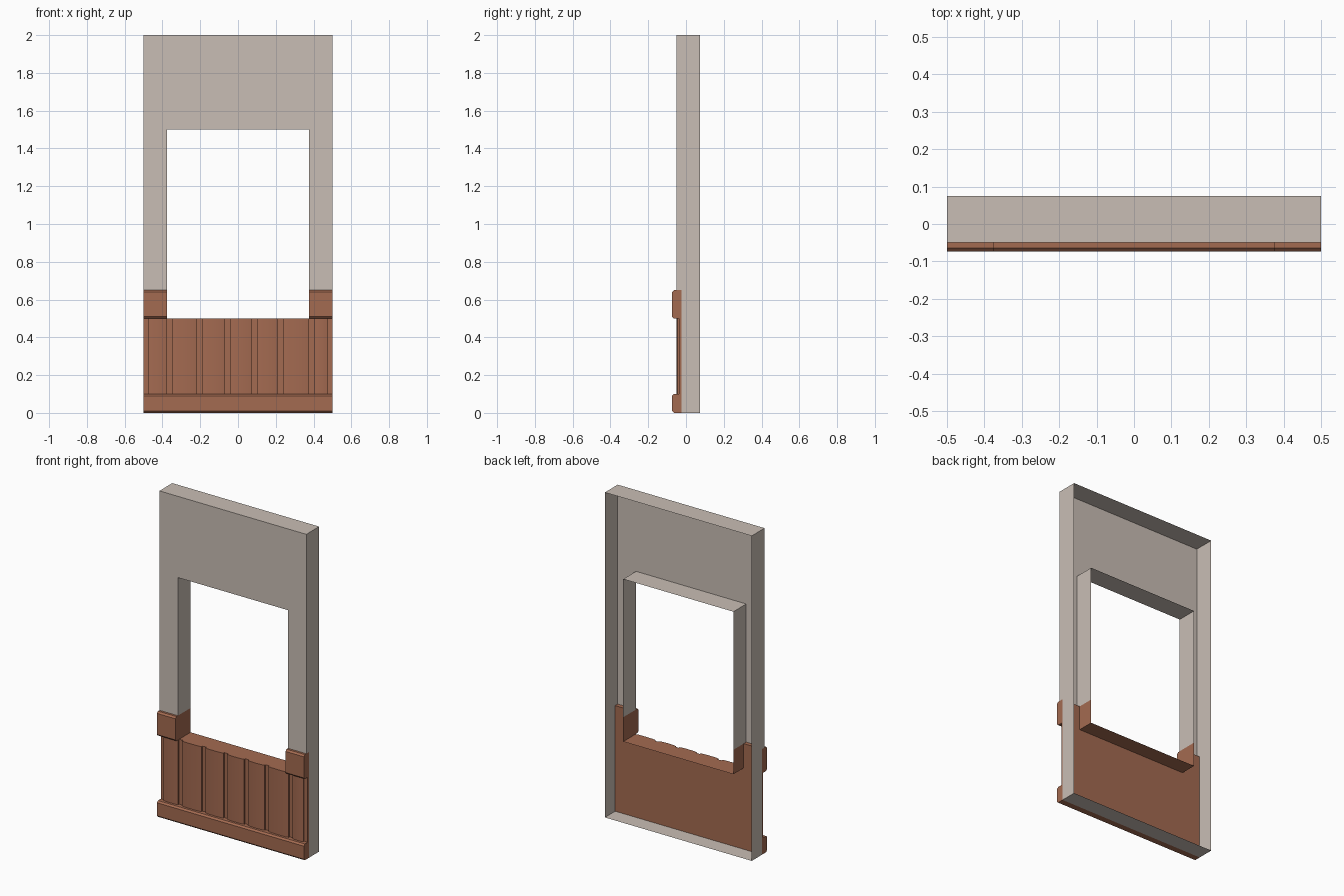
import bpy, bmesh

if "Cube" in bpy.data.objects:
    bpy.data.objects.remove(bpy.data.objects["Cube"])

def material(name, rgb):
    m = bpy.data.materials.new(name)
    m.diffuse_color = (*rgb, 1)
    m.use_nodes = True
    m.node_tree.nodes["Principled BSDF"].inputs["Base Color"].default_value = m.diffuse_color
    return m

PLASTER = material("warm grey plaster", (0.584, 0.515, 0.462))
WOOD = material("brown wood", (0.37, 0.145, 0.082))

W, WIN = 0.5, 0.375                  # half widths of wall and window
FRONT, BACK, MID = -0.05, 0.075, -0.025
SILL, RAIL, HEAD, TOP = 0.5, 0.65, 1.5, 2.0

def finish(bm, name, mat, smooth=False):
    me = bpy.data.meshes.new(name)
    bm.to_mesh(me)
    bm.free()
    me.materials.append(mat)
    ob = bpy.data.objects.new(name, me)
    bpy.context.collection.objects.link(ob)
    if smooth:
        bpy.context.view_layer.objects.active = ob
        ob.select_set(True)
        bpy.ops.object.shade_smooth_by_angle(angle=0.45)
        ob.select_set(False)
    return ob

def sheets(name, mat, quads):
    bm = bmesh.new()
    for q in quads:
        bm.faces.new([bm.verts.new(p) for p in q])
    bmesh.ops.remove_doubles(bm, verts=bm.verts, dist=1e-5)
    return finish(bm, name, mat)

def prism(name, mat, pts, offset, smooth=False):
    """Extrude a closed 3D outline along an offset."""
    bm = bmesh.new()
    f = bm.faces.new([bm.verts.new(p) for p in pts])
    r = bmesh.ops.extrude_face_region(bm, geom=[f])
    vs = [v for v in r["geom"] if isinstance(v, bmesh.types.BMVert)]
    bmesh.ops.translate(bm, verts=vs, vec=offset)
    bmesh.ops.recalc_face_normals(bm, faces=bm.faces)
    return finish(bm, name, mat, smooth)

def xz(x0, x1, z0, z1, y):           # faces -y
    return [(x0, y, z0), (x1, y, z0), (x1, y, z1), (x0, y, z1)]

def side(x, z0, z1, y0, y1, s):      # faces s along x
    q = [(x, y0, z0), (x, y1, z0), (x, y1, z1), (x, y0, z1)]
    return q if s > 0 else q[::-1]

def flat(x, y0, y1, z, s):           # faces s along z
    q = [(-x, y0, z), (x, y0, z), (x, y1, z), (-x, y1, z)]
    return q if s > 0 else q[::-1]

# Open-backed plaster wall: front face, outer returns, window reveals
wall = [xz(-W, W, HEAD, TOP, FRONT), flat(W, FRONT, BACK, TOP, 1),
        flat(W, MID, BACK, 0, -1), flat(WIN, FRONT, BACK, HEAD, -1)]
for s in (-1, 1):
    a, b = sorted((s * WIN, s * W))
    wall += [xz(a, b, RAIL, HEAD, FRONT),
             side(s * W, RAIL, TOP, FRONT, BACK, s),
             side(s * W, 0, RAIL, MID, BACK, s),
             side(s * WIN, RAIL, HEAD, FRONT, BACK, -s)]
sheets("plaster_wall", PLASTER, wall)

# Wooden window sill and lower jambs
sill = [flat(WIN, MID, BACK, SILL, 1)]
for s in (-1, 1):
    sill.append(side(s * WIN, SILL, RAIL, MID, BACK, -s))
sheets("window_sill", WOOD, sill)

# Grooved boards
grooves = [-0.363, -0.203, -0.055, 0.087, 0.225, 0.389]
g = 0.013
edges = [-0.476] + [e for c in grooves for e in (c - g, c + g)] + [0.476]
outline = [(-W, MID), (-W, -0.036)]
for a, b in zip(edges[::2], edges[1::2]):
    outline += [(a, -0.036), (a, -0.045), (a + 0.02, -0.049), ((a + b) / 2, FRONT),
                (b - 0.02, -0.049), (b, -0.045), (b, -0.036)]
outline += [(W, -0.036), (W, MID)]
prism("grooved_boards", WOOD, [(x, y, 0.1) for x, y in outline],
      (0, 0, SILL - 0.1), smooth=True)

# Chamfered rails
def rail(name, x0, x1, z0, z1, c=0.01, f=-0.074):
    prof = [(MID, z0), (f + c, z0), (f, z0 + c), (f, z1 - c), (f + c, z1), (MID, z1)]
    prism(name, WOOD, [(x0, y, z) for y, z in prof], (x1 - x0, 0, 0))

rail("base_rail", -W, W, 0, 0.1)
rail("left_upper_rail", -W, -WIN, SILL, RAIL)
rail("right_upper_rail", WIN, W, SILL, RAIL)
